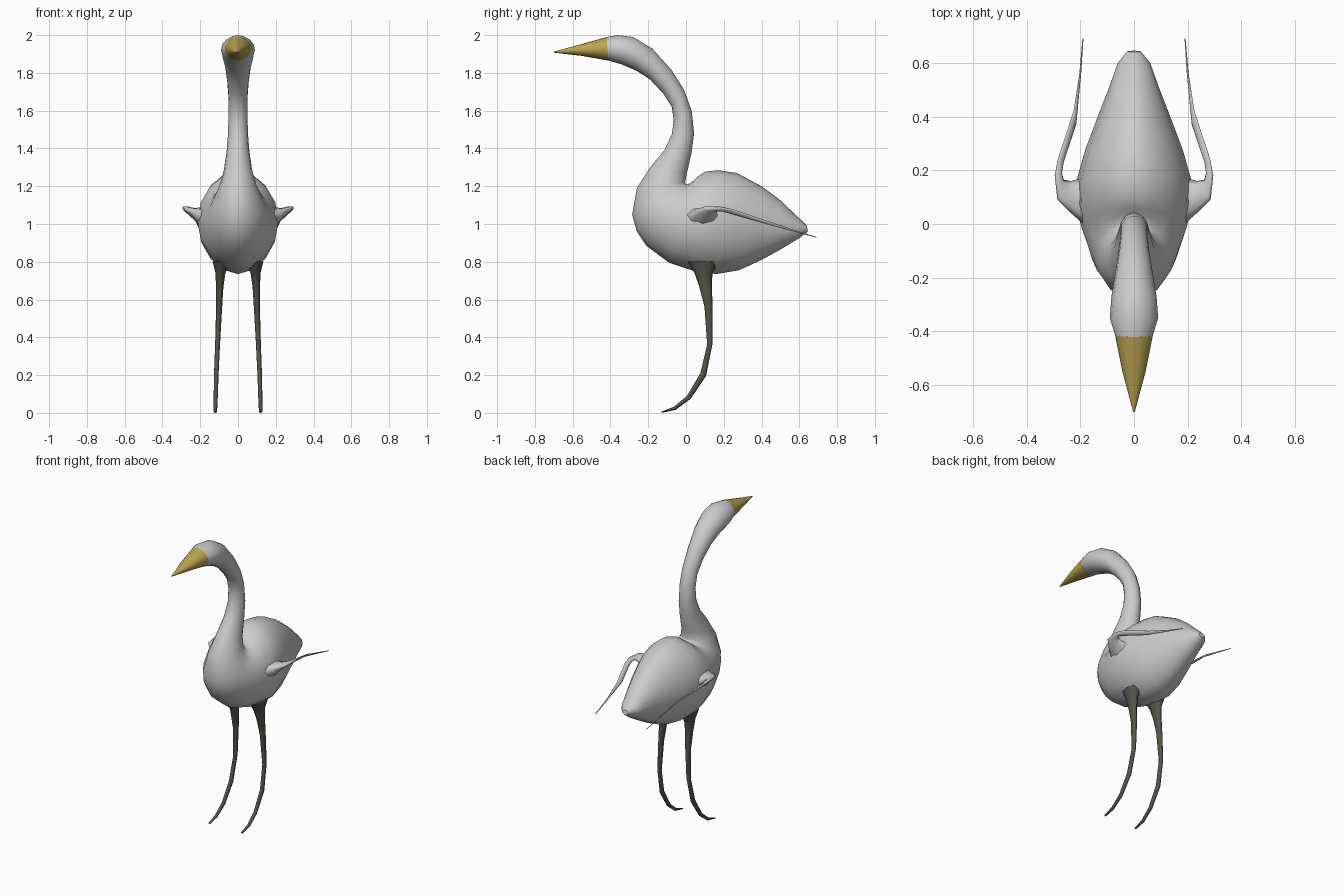
import bpy, bmesh
from math import sin, cos, pi
from mathutils import Vector


def material(name, rgb):
    m = bpy.data.materials.new(name)
    m.diffuse_color = (*rgb, 1)
    return m


def loft(name, sections, sides, mat=None, flip=1, power=1.0):
    """Skin oval sections, each given by two opposite edge points and a half width."""
    A = [Vector(s[0]) for s in sections]
    B = [Vector(s[1]) for s in sections]
    mid = [(a + b) / 2 for a, b in zip(A, B)]
    bm = bmesh.new()
    rings = []
    n = len(sections)
    for i in range(n):
        tangent = mid[min(i + 1, n - 1)] - mid[max(i - 1, 0)]
        half = (A[i] - B[i]) / 2
        side = half.cross(tangent).normalized() * sections[i][2]
        ring = []
        for k in range(sides):
            t = 2 * pi * k / sides
            s = abs(sin(t)) ** power * (1 if sin(t) >= 0 else -1)
            p = mid[i] + half * cos(t) + side * s
            ring.append(bm.verts.new((p.x * flip, p.y, p.z)))
        rings.append(ring)
    for r, q in zip(rings, rings[1:]):
        for k in range(sides):
            j = (k + 1) % sides
            bm.faces.new((r[k], r[j], q[j], q[k]))
    bm.faces.new(rings[0])
    bm.faces.new(rings[-1])
    bmesh.ops.recalc_face_normals(bm, faces=bm.faces)
    for f in bm.faces:
        f.smooth = len(f.verts) == 4
    me = bpy.data.meshes.new(name)
    bm.to_mesh(me)
    bm.free()
    if mat:
        me.materials.append(mat)
    ob = bpy.data.objects.new(name, me)
    bpy.context.collection.objects.link(ob)
    return ob


yellow = material("beak_yellow", (0.5, 0.38, 0.08))
dark = material("leg_dark", (0.09, 0.09, 0.07))


def profile(rows):
    return [((0, a, b), (0, c, d), w) for a, b, c, d, w in rows]


# Beak: top edge y z, bottom edge y z, half width
beak = [(-0.70, 1.913, -0.70, 1.907, 0.003),
        (-0.55, 1.953, -0.55, 1.890, 0.043),
        (-0.42, 1.990, -0.41, 1.865, 0.070)]

# Head and neck, running on through the chest to the tail
body = [beak[-1],
        (-0.36, 2.00, -0.34, 1.845, 0.09),
        (-0.28, 1.99, -0.26, 1.81, 0.084),
        (-0.18, 1.93, -0.19, 1.765, 0.07),
        (-0.08, 1.82, -0.12, 1.69, 0.057),
        (-0.01, 1.71, -0.075, 1.62, 0.05),
        (0.03, 1.60, -0.065, 1.55, 0.05),
        (0.043, 1.48, -0.075, 1.475, 0.053),
        (0.03, 1.38, -0.115, 1.39, 0.06),
        (0.005, 1.27, -0.19, 1.30, 0.075),
        (-0.005, 1.22, -0.26, 1.19, 0.098),
        (0.0, 1.21, -0.285, 1.05, 0.13),
        (0.02, 1.215, -0.26, 0.96, 0.15),
        (0.04, 1.23, -0.21, 0.885, 0.17),
        (0.06, 1.25, -0.09, 0.795, 0.195),
        (0.10, 1.277, 0.03, 0.755, 0.215),
        (0.17, 1.285, 0.16, 0.735, 0.213),
        (0.27, 1.27, 0.28, 0.755, 0.182),
        (0.40, 1.20, 0.40, 0.81, 0.135),
        (0.50, 1.125, 0.50, 0.865, 0.096),
        (0.60, 1.03, 0.60, 0.925, 0.06),
        (0.64, 0.99, 0.645, 0.96, 0.025)]

loft("beak", profile(beak), 16, yellow)
loft("body_and_neck", profile(body), 16, power=1.12)

# Wing: front edge, back edge, half thickness
wing = [((0.13, -0.04, 1.04), (0.13, 0.20, 1.03), 0.075),
        ((0.20, 0.01, 1.05), (0.20, 0.17, 1.04), 0.045),
        ((0.245, 0.05, 1.07), (0.235, 0.16, 1.06), 0.022),
        ((0.285, 0.09, 1.085), (0.262, 0.165, 1.075), 0.014),
        ((0.295, 0.18, 1.09), (0.268, 0.19, 1.07), 0.010),
        ((0.284, 0.24, 1.08), (0.262, 0.23, 1.055), 0.007),
        ((0.225, 0.42, 1.02), (0.215, 0.37, 1.015), 0.005),
        ((0.202, 0.56, 0.973), (0.198, 0.56, 0.963), 0.003),
        ((0.191, 0.69, 0.932), (0.189, 0.69, 0.928), 0.002)]

# Leg: x, front edge y z, back edge y z, half width
leg_rows = [(0.09, 0.01, 0.80, 0.17, 0.80, 0.045),
            (0.093, 0.045, 0.74, 0.14, 0.74, 0.026),
            (0.097, 0.07, 0.67, 0.137, 0.67, 0.02),
            (0.10, 0.098, 0.56, 0.141, 0.56, 0.016),
            (0.108, 0.112, 0.36, 0.141, 0.37, 0.013),
            (0.115, 0.076, 0.21, 0.106, 0.195, 0.012),
            (0.118, 0.005, 0.09, 0.025, 0.075, 0.011),
            (0.12, -0.065, 0.032, -0.055, 0.016, 0.01),
            (0.12, -0.13, 0.007, -0.13, 0.0, 0.008)]
leg = [((x, a, b), (x, c, d), w) for x, a, b, c, d, w in leg_rows]

for label, s in (("left", 1), ("right", -1)):
    loft(label + "_wing", wing, 8, flip=s)
    loft(label + "_leg", leg, 8, dark, flip=s)
